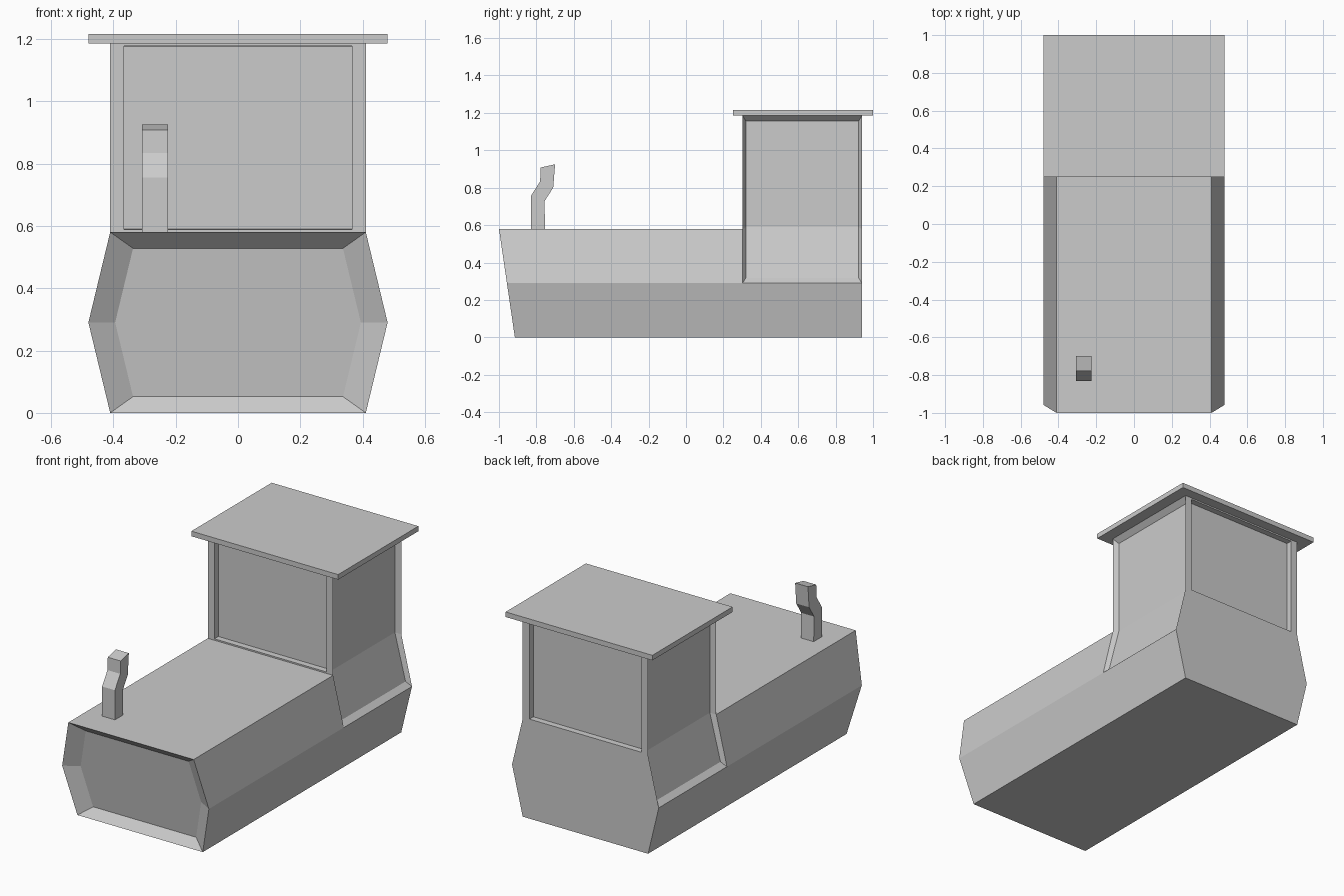
import bpy, bmesh
from mathutils import Vector

if "Cube" in bpy.data.objects:
    bpy.data.objects.remove(bpy.data.objects["Cube"])


def finish(bm, name):
    bmesh.ops.recalc_face_normals(bm, faces=bm.faces)
    mesh = bpy.data.meshes.new(name)
    bm.to_mesh(mesh)
    bm.free()
    obj = bpy.data.objects.new(name, mesh)
    bpy.context.collection.objects.link(obj)
    return obj


def recess(bm, faces, scale, move):
    """Inset a group of faces, scale it about its centre and push it in."""
    bmesh.ops.inset_region(bm, faces=faces, thickness=0.001, depth=0,
                           use_even_offset=True)
    # restore the exact outline from the rim before scaling
    inner = {v for f in faces for v in f.verts}
    lo = Vector([min(v.co[i] for v in inner) for i in range(3)])
    hi = Vector([max(v.co[i] for v in inner) for i in range(3)])
    mid = (lo + hi) / 2
    for v in inner:
        d = v.co - mid
        v.co = mid + Vector([d[i] * scale[i] for i in range(3)]) + Vector(move)


# Hull and cabin as one shell: hexagonal section at three stations
section = [(0.41, 0), (0.48, 0.29), (0.41, 0.58),
           (-0.41, 0.58), (-0.48, 0.29), (-0.41, 0)]
CAB0, CAB1, TOP = 0.303, 0.94, 1.185
bm = bmesh.new()
nose = [bm.verts.new((x, -0.915 - 0.085 * z / 0.58, z)) for x, z in section]
mid = [bm.verts.new((x, CAB0, z)) for x, z in section]
back = [bm.verts.new((x, CAB1, z)) for x, z in section]
nose_face = bm.faces.new(nose)
bm.faces.new(back)
rear = {}
for i in range(6):
    j = (i + 1) % 6
    bm.faces.new((nose[i], nose[j], mid[j], mid[i]))
    if i != 2:
        rear[i] = bm.faces.new((mid[i], mid[j], back[j], back[i]))

# Cabin walls rise from the rear part of the hull top
base = [mid[2], back[2], back[3], mid[3]]
top = [bm.verts.new((v.co.x, v.co.y, TOP)) for v in base]
walls = [bm.faces.new((base[i], base[(i + 1) % 4], top[(i + 1) % 4], top[i]))
         for i in range(4)]
bm.faces.new(top)
bmesh.ops.recalc_face_normals(bm, faces=bm.faces)

# Recessed nose, side panels and front/back windows
recess(bm, [nose_face], (0.823, 0.823, 0.823), (0, 0.05, 0))
recess(bm, [walls[0], rear[1]], (1, 0.95, 0.94), (-0.03, 0, 0))
recess(bm, [walls[2], rear[3]], (1, 0.95, 0.94), (0.03, 0, 0))
for wall, depth in ((walls[3], 0.035), (walls[1], -0.035)):
    recess(bm, [wall], (0.895, 1, 0.975), (0, 0, 0))
    recess(bm, [wall], (1, 1, 1), (0, depth, 0))
finish(bm, "body_and_cabin")

# Roof slab
bm = bmesh.new()
bmesh.ops.create_cube(bm, size=1)
for v in bm.verts:
    v.co = Vector((v.co.x * 0.96, 0.625 + v.co.y * 0.75, 1.2 + v.co.z * 0.03))
finish(bm, "roof")

# Bent exhaust pipe: square tube swept through paired front/rear points
pairs = [((-0.83, 0.58), (-0.753, 0.58)), ((-0.83, 0.755), (-0.757, 0.727)),
         ((-0.78, 0.833), (-0.71, 0.80)), ((-0.777, 0.908), (-0.70, 0.925))]
bm = bmesh.new()
rings = [[bm.verts.new((x, *p)) for x, p in
          ((-0.308, a), (-0.224, a), (-0.224, b), (-0.308, b))]
         for a, b in pairs]
for r0, r1 in zip(rings, rings[1:]):
    for i in range(4):
        j = (i + 1) % 4
        bm.faces.new((r0[i], r0[j], r1[j], r1[i]))
bm.faces.new(rings[0])
bm.faces.new(rings[-1])
finish(bm, "exhaust_pipe")
